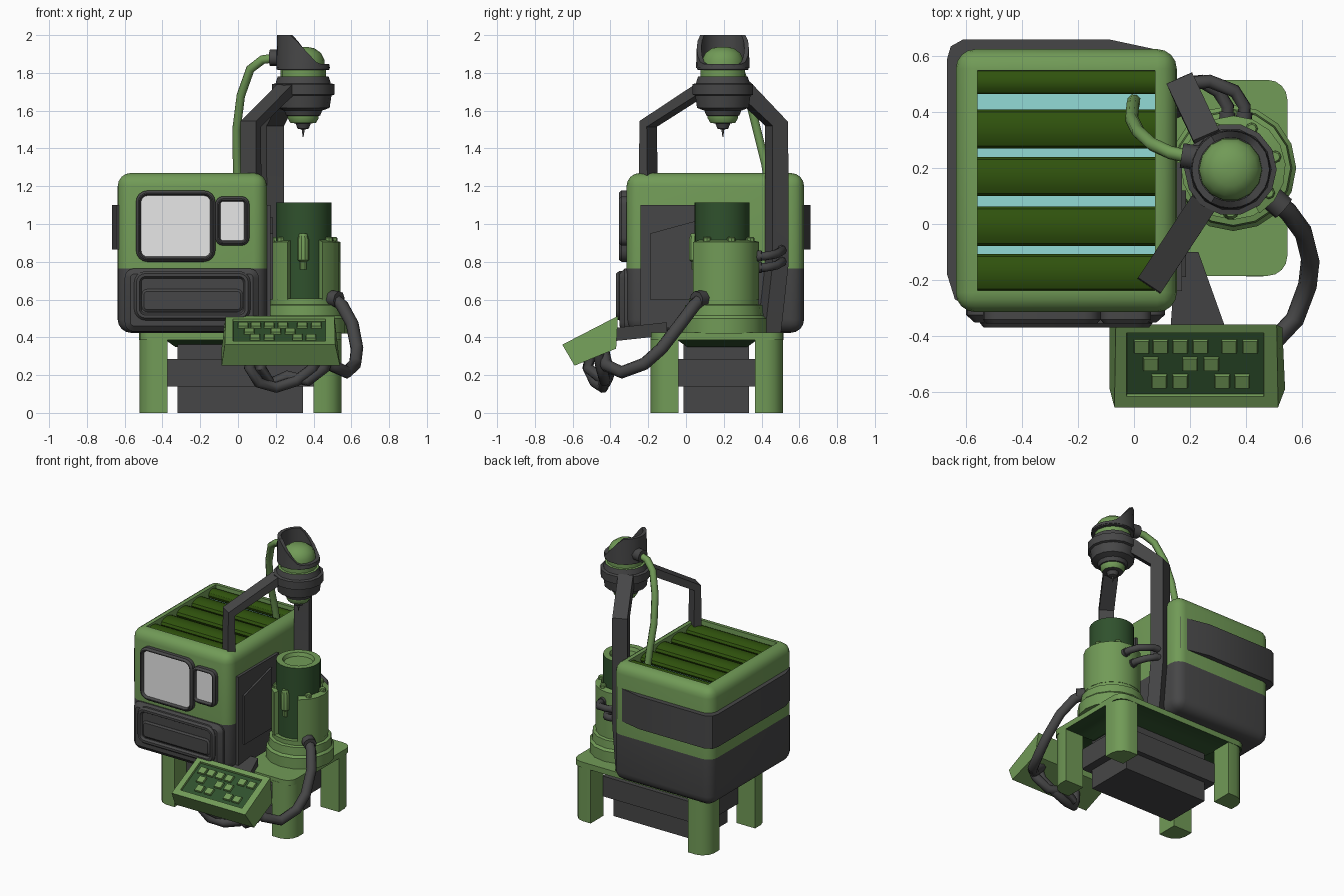
import bpy, bmesh, math
from mathutils import Vector as V

if "Cube" in bpy.data.objects:
    bpy.data.objects.remove(bpy.data.objects["Cube"])


def mat(name, r, g, b):
    m = bpy.data.materials.new(name)
    m.diffuse_color = (r, g, b, 1)
    m.use_nodes = True
    m.node_tree.nodes["Principled BSDF"].inputs["Base Color"].default_value = m.diffuse_color
    return m


GREEN = mat("leaf green", 0.165, 0.325, 0.095)
DARK = mat("charcoal", 0.062, 0.062, 0.063)
SLAT = mat("moss green", 0.029, 0.085, 0.004)
DEEP = mat("deep green", 0.029, 0.082, 0.026)
SCREEN = mat("pale grey", 0.8, 0.8, 0.8)
CYAN = mat("pale cyan", 0.29, 0.71, 0.67)


def finish(name, bm, mats, rule=None, angle=32):
    bmesh.ops.recalc_face_normals(bm, faces=bm.faces[:])
    if rule:
        for f in bm.faces:
            f.material_index = rule(f.calc_center_median(), f.normal)
    me = bpy.data.meshes.new(name)
    bm.to_mesh(me)
    bm.free()
    for m in mats:
        me.materials.append(m)
    for p in me.polygons:
        p.use_smooth = True
    me.set_sharp_from_angle(angle=math.radians(angle))
    ob = bpy.data.objects.new(name, me)
    bpy.context.collection.objects.link(ob)
    return ob


def loft(name, rings, mats, wrap=False, cap=0, rule=None, angle=32):
    """Skin a list of equal closed rings; cap = material of the last cap."""
    bm = bmesh.new()
    vs = [[bm.verts.new(p) for p in r] for r in rings]
    n = len(rings[0])
    pairs = list(zip(vs, vs[1:])) + ([(vs[-1], vs[0])] if wrap else [])
    for a, b in pairs:
        for i in range(n):
            bm.faces.new((a[i], a[(i + 1) % n], b[(i + 1) % n], b[i]))
    if not wrap:
        bm.faces.new(vs[0][::-1])
        bm.faces.new(vs[-1]).material_index = cap
    return finish(name, bm, mats, rule, angle)


def rrect(u0, u1, v0, v1, r, inset, put):
    """Rounded rectangle, shrunk by inset, placed in space by put(u, v)."""
    u0, u1, v0, v1 = u0 + inset, u1 - inset, v0 + inset, v1 - inset
    r = max(r - inset, 0.006)
    out = []
    for cu, cv, a in ((u1 - r, v1 - r, 0), (u0 + r, v1 - r, 90), (u0 + r, v0 + r, 180), (u1 - r, v0 + r, 270)):
        for k in range(5):
            t = math.radians(a + k * 22.5)
            out.append(put(cu + r * math.cos(t), cv + r * math.sin(t)))
    return out


def front_plate(name, x0, x1, z0, z1, r, steps, mats, cap=0):
    loft(name, [rrect(x0, x1, z0, z1, r, i, lambda u, v: (u, y, v)) for i, y in steps], mats, cap=cap)


def lathe(name, prof, c, mats, n=16, rule=None):
    rings = [[(c[0] + r * math.cos(2 * math.pi * k / n), c[1] + r * math.sin(2 * math.pi * k / n), z)
              for k in range(n)] for r, z in prof]
    return loft(name, rings, mats, rule=rule)


def prism(name, poly, put, lo, hi, mats):
    return loft(name, [[put(a, b, h) for a, b in poly] for h in (lo, hi)], mats)


def box(name, lo, hi, m):
    poly = [(lo[0], lo[1]), (hi[0], lo[1]), (hi[0], hi[1]), (lo[0], hi[1])]
    return prism(name, poly, XY, lo[2], hi[2], [m])


def XY(a, b, h):
    return (a, b, h)


def YZ(a, b, h):
    return (h, a, b)


def sweep(name, path, m, r=0.03, side=None, w=0, t=0):
    """Round hose, or a flat bar of w by t when a side axis is given."""
    pts = [V(p) for p in path]
    rings, s = [], None
    for i, p in enumerate(pts):
        d = (pts[min(i + 1, len(pts) - 1)] - pts[max(i - 1, 0)]).normalized()
        if side:
            s = V(side).normalized()
        else:
            s = s or V((0.3, 0.5, 0.8))
            s = (s - d * s.dot(d)).normalized()
        q = d.cross(s).normalized()
        if side:
            rings.append([p + s * a * w / 2 + q * b * t / 2 for a, b in ((1, 1), (-1, 1), (-1, -1), (1, -1))])
        else:
            rings.append([p + (s * math.cos(k * math.pi / 4) + q * math.sin(k * math.pi / 4)) * r for k in range(8)])
    return loft(name, rings, [m], angle=25 if side else 50)


# main cabinet: rounded box, dark below, recessed tray in the top
bm = bmesh.new()
bmesh.ops.create_cube(bm, size=1)
for v in bm.verts:
    v.co = V((-0.242 + v.co.x * 0.79, 0.155 + v.co.y * 0.94, 0.847 + v.co.z * 0.846))
bmesh.ops.bevel(bm, geom=bm.edges[:], offset=0.07, segments=4, profile=0.5, affect='EDGES')
bmesh.ops.bisect_plane(bm, geom=bm.verts[:] + bm.edges[:] + bm.faces[:], plane_co=(0, 0, 0.765), plane_no=(0, 0, 1))
top = max(bm.faces, key=lambda f: f.calc_center_median().z + f.calc_area())
bmesh.ops.inset_region(bm, faces=[top], thickness=0.01)
bmesh.ops.inset_region(bm, faces=[top], thickness=0.002)
for v in top.verts:
    v.co.z -= 0.075
finish("cabinet", bm, [GREEN, DARK, CYAN],
       lambda c, n: 1 if c.z < 0.765 else (2 if n.z > 0.9 and 1.15 < c.z < 1.22 else 0))

# curved louvres in the tray
for i, (y, w) in enumerate(((-0.174, 0.134), (-0.008, 0.142), (0.17, 0.14), (0.34, 0.14), (0.509, 0.09))):
    ring = [(y + w / 2 * math.cos(k * math.pi / 6), 1.222 + 0.034 * math.sin(k * math.pi / 6)) for k in range(12)]
    prism(f"louvre_{i}", ring, YZ, -0.562, 0.09, [SLAT])

# screens, front plate and slot
bez = [(0, -0.29), (0, -0.342), (0.012, -0.356), (0.018, -0.356), (0.027, -0.338)]
front_plate("large_screen", -0.54, -0.12, 0.80, 1.177, 0.06, bez, [DARK, SCREEN], 1)
front_plate("small_screen", -0.12, 0.06, 0.886, 1.146, 0.04, bez, [DARK, SCREEN], 1)
front_plate("lower_plate", -0.6, 0.11, 0.43, 0.765, 0.05, [(0, -0.28), (0, -0.325), (0.03, -0.352)], [DARK])
front_plate("slot_frame", -0.55, 0.066, 0.49, 0.75, 0.06,
            [(0, -0.3), (0, -0.355), (0.012, -0.37), (0.028, -0.37), (0.038, -0.353)], [DARK])
front_plate("slot_bar", -0.51, 0.026, 0.535, 0.655, 0.03, [(0, -0.34), (0, -0.355), (0.012, -0.364)], [DARK])

# side panels and wrap-around band
box("side_panel", (0.12, -0.24, 0.45), (0.172, 0.22, 1.10), DARK)
prism("side_hatch", [(-0.19, 0.95), (0.12, 1.035), (0.12, 0.6), (-0.19, 0.6)], YZ, 0.16, 0.186, [DARK])
prism("rear_band", [(-0.6, -0.29), (-0.64, -0.27), (-0.668, -0.18), (-0.668, 0.59), (-0.655, 0.635), (-0.61, 0.66),
                    (-0.09, 0.66), (0.12, 0.615), (0, 0.5), (-0.5, 0.4)], XY, 0.865, 1.10, [DARK])

# base: plate with dark underside, legs, frame and core
loft("base_plate", [rrect(-0.523, 0.548, -0.185, 0.515, 0.07, i, lambda u, v: (u, v, z))
                    for i, z in ((0.19, 0.35), (0.14, 0.385), (0.02, 0.385), (0, 0.385), (0, 0.425))], [GREEN, DEEP],
     rule=lambda c, n: 1 if c.z < 0.39 and n.z < -0.3 else 0)
leg = [(0.148, 0.148), (0.148, 0), (0.085, 0), (0.045, 0.012), (0.012, 0.045), (0, 0.085), (0, 0.148)]
for i, (sx, sy) in enumerate(((1, 1), (-1, 1), (1, -1), (-1, -1))):
    pts = [(0.0125 + sx * (0.535 - a), 0.163 + sy * (0.35 - b)) for a, b in leg]
    prism(f"leg_{i}", pts, XY, 0, 0.4, [GREEN])
box("base_frame", (-0.385, -0.05, 0.14), (0.405, 0.37, 0.286), DARK)
box("base_core", (-0.32, -0.013, 0), (0.345, 0.333, 0.4), DARK)

# turret: flange, open shell, inner drum, piston and knobs
C = (0.355, 0.2)
lathe("turret_flange", [(0.225, 0.42), (0.225, 0.5), (0.21, 0.515), (0.205, 0.57), (0.185, 0.575), (0.185, 0.605),
                        (0.05, 0.605)], C, [GREEN])
shell = []
for k in range(15):
    a = math.radians(-60 + k * 300 / 14)
    shell.append([(C[0] + r * math.cos(a), C[1] + r * math.sin(a), z)
                  for r, z in ((0.187, 0.6), (0.187, 0.905), (0.148, 0.915), (0.148, 0.6))])
loft("turret_shell", shell, [GREEN])
lathe("turret_drum", [(0.146, 0.55), (0.146, 1.114), (0.105, 1.114), (0.095, 1.09), (0.05, 1.09)],
      (0.348, 0.19), [DEEP, GREEN], 20, lambda c, n: 1 if n.z > 0.3 or (c.z > 1.09 and n.z > -0.5) and abs(n.z) > 0.1 else 0)
lathe("piston", [(0.018, 0.76), (0.018, 0.8), (0.03, 0.81), (0.03, 0.92), (0.02, 0.95)], (0.345, 0.045), [GREEN], 10)
for k in range(6):
    a = math.radians(-35 + k * 50)
    lathe(f"turret_knob_{k}", [(0.022, 0.89), (0.022, 0.925), (0.016, 0.932)],
          (C[0] + 0.155 * math.cos(a), C[1] + 0.155 * math.sin(a)), [GREEN], 8)

# struts carrying the head
sweep("front_strut", [(0.068, -0.2, 1.2), (0.068, -0.2, 1.53), (0.255, 0.085, 1.715)], DARK,
      side=(-0.83, 0.55, 0), w=0.098, t=0.055)
sweep("rear_strut", [(0.18, 0.44, 0.42), (0.18, 0.48, 0.78), (0.18, 0.48, 1.53), (0.27, 0.29, 1.72)], DARK,
      side=(0.92, 0.4, 0), w=0.1, t=0.092)

# head: turned body, angled visor and dome
H = (0.345, 0.195)
lathe("head_body", [(0.002, 1.46), (0.008, 1.5), (0.03, 1.505), (0.04, 1.532), (0.068, 1.536), (0.082, 1.56),
                    (0.082, 1.572), (0.09, 1.574), (0.1, 1.6), (0.14, 1.615), (0.15, 1.68), (0.165, 1.685),
                    (0.165, 1.74), (0.146, 1.745), (0.135, 1.78), (0.12, 1.782), (0.12, 1.815), (0.14, 1.817),
                    (0.14, 1.845), (0.1, 1.847)], H, [DARK, GREEN], 14,
      lambda c, n: 1 if 1.536 < c.z < 1.572 or 1.781 < c.z < 1.815 else 0)
visor = []
for k in range(24):
    a = 2 * math.pi * k / 24
    z = max(1.846, min(2.0, 2.0 - (math.cos(a) * 0.142 + H[0] - 0.28) * 1.05))
    visor.append([(H[0] + r * math.cos(a), H[1] + r * math.sin(a), h)
                  for r, h in ((0.142, 1.825), (0.138, z), (0.114, z), (0.116, 1.825))])
loft("visor", visor, [DARK], wrap=True)
lathe("head_dome", [(0.114, 1.83), (0.112, 1.87), (0.095, 1.905), (0.06, 1.93), (0.02, 1.938)], H, [GREEN], 14)

# cables and hoses
sweep("cable_collar", [(0.235, 0.235, 1.88), (0.17, 0.245, 1.88)], DARK, 0.045)
sweep("head_cable", [(0.2, 0.24, 1.88), (0.13, 0.255, 1.87), (0.065, 0.285, 1.82), (0.015, 0.33, 1.68),
                     (-0.008, 0.375, 1.5), (-0.005, 0.42, 1.32), (0, 0.44, 1.2)], GREEN, 0.024)
sweep("hose_collar", [(0.46, 0.12, 0.61), (0.535, 0.055, 0.6)], DARK, 0.045)
sweep("side_hose", [(0.5, 0.085, 0.61), (0.55, 0.045, 0.57), (0.605, -0.03, 0.47), (0.63, -0.13, 0.34),
                    (0.62, -0.22, 0.26), (0.575, -0.34, 0.215), (0.5, -0.42, 0.25), (0.42, -0.44, 0.33)], DARK, 0.034)
for i, d in enumerate((0, 0.06)):
    sweep(f"console_hose_{i}", [(0.08 + d, -0.5, 0.33), (0.06 + d, -0.52, 0.24), (0.11 + d, -0.48 + d, 0.16),
                                (0.2 + d, -0.44 + d / 2, 0.135 + d), (0.31 + d, -0.43, 0.17), (0.4 + d, -0.45, 0.24),
                                (0.43 + d, -0.47, 0.34)], DARK, 0.03)
    sweep(f"rear_hose_{i}", [(0.33 + d, 0.35, 0.77 + d), (0.335 + d, 0.42, 0.77 + d), (0.3 + d, 0.475, 0.78 + d),
                             (0.24 + d / 2, 0.51, 0.8 + d), (0.17, 0.5, 0.81 + d)], DARK, 0.024)
    sweep(f"rear_hose_collar_{i}", [(0.33 + d, 0.34, 0.77 + d), (0.335 + d, 0.4, 0.77 + d)], DARK, 0.03)

# tilted console with keys and its support arm
N = V((0, -0.46, 0.888))


def desk(x, y, up=0.0):
    return V((x, y, 0.51 + (y + 0.367) * 0.517)) + N * up


def quad(x0, x1, y0, y1, up):
    return [desk(x0, y0, up), desk(x1, y0, up), desk(x1, y1, up), desk(x0, y1, up)]


loft("console", [[(-0.087, -0.59, 0.25), (0.54, -0.59, 0.25), (0.53, -0.37, 0.34), (-0.087, -0.37, 0.34)],
                 [desk(-0.07, -0.655), desk(0.515, -0.655), desk(0.51, -0.36), desk(-0.065, -0.36)],
                 quad(-0.027, 0.464, -0.617, -0.39, 0), quad(-0.025, 0.462, -0.614, -0.393, -0.013)],
     [GREEN, DEEP], cap=1)
rows = ((-0.442, (0.027, 0.094, 0.165, 0.237, 0.34, 0.415)), (-0.504, (0.06, 0.2, 0.276)),
        (-0.566, (0.09, 0.165, 0.315, 0.386)))
for j, (y, xs) in enumerate(rows):
    for i, x in enumerate(xs):
        loft(f"key_{j}_{i}", [quad(x - s, x + s, y - s * 0.85, y + s * 0.85, u)
                              for s, u in ((0.028, -0.016), (0.025, 0.0))], [GREEN])
loft("console_arm", [[(x0, y, z0), (x1, y, z0), (x1, y, z1), (x0, y, z1)] for x0, x1, y, z0, z1 in
                     ((0.15, 0.23, -0.1, 0.41, 0.48), (0.13, 0.33, -0.38, 0.38, 0.45))], [DARK])
